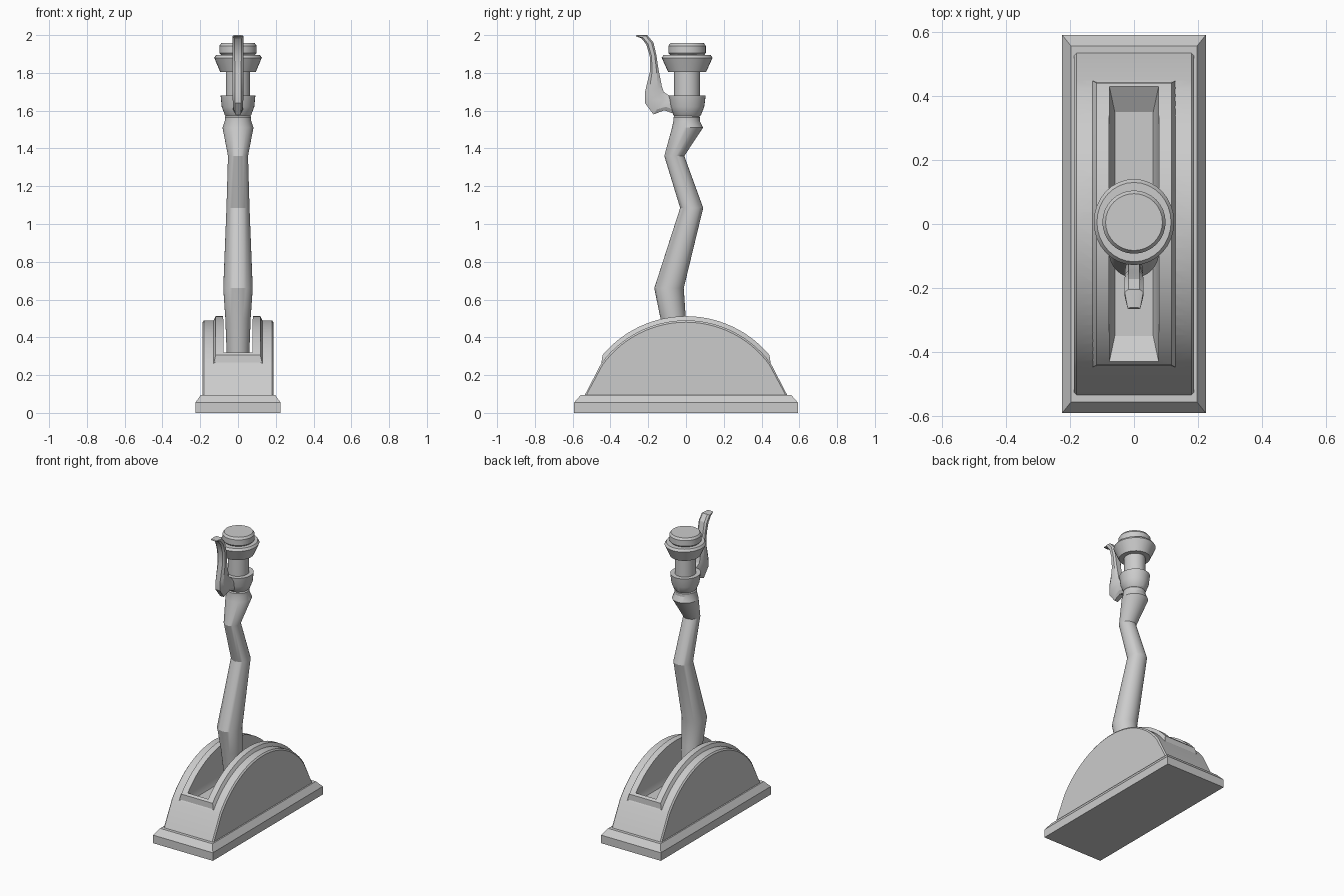
import bpy, bmesh, math

if "Cube" in bpy.data.objects:
    bpy.data.objects.remove(bpy.data.objects["Cube"])


def loft(name, rings, smooth=30):
    """Skin a list of equal-length point rings and cap both ends."""
    bm = bmesh.new()
    vs = [[bm.verts.new(p) for p in r] for r in rings]
    n = len(rings[0])
    for a, b in zip(vs, vs[1:]):
        for i in range(n):
            j = (i + 1) % n
            bm.faces.new((a[i], a[j], b[j], b[i]))
    bm.faces.new(vs[0][::-1])
    bm.faces.new(vs[-1])
    bmesh.ops.recalc_face_normals(bm, faces=bm.faces)
    me = bpy.data.meshes.new(name)
    bm.to_mesh(me)
    bm.free()
    ob = bpy.data.objects.new(name, me)
    bpy.context.collection.objects.link(ob)
    if smooth:
        shade(ob, smooth)
    return ob


def shade(ob, angle):
    bpy.ops.object.select_all(action='DESELECT')
    ob.select_set(True)
    bpy.context.view_layer.objects.active = ob
    bpy.ops.object.shade_smooth_by_angle(angle=math.radians(angle))


def rect(x, y, z):
    return [(-x, -y, z), (x, -y, z), (x, y, z), (-x, y, z)]


def circle(cy, z, r, sy=1.0, n=32):
    return [(r * math.cos(2 * math.pi * i / n),
             cy + sy * r * math.sin(2 * math.pi * i / n), z) for i in range(n)]


def arch(x, r, y_arc, y_base, z_base, n=28):
    """Arched yz outline at one x station; the arc centre sits below ground."""
    pts = [(x, -y_base, z_base)]
    a = math.asin(y_arc / r)
    for i in range(n + 1):
        t = -a + 2 * a * i / n
        pts.append((x, r * math.sin(t), r * math.cos(t) - 0.065))
    return pts + [(x, y_base, z_base)]


def boolean(ob, other, op):
    m = ob.modifiers.new(op, 'BOOLEAN')
    m.operation, m.object, m.solver = op, other, 'EXACT'
    bpy.context.view_layer.objects.active = ob
    bpy.ops.object.modifier_apply(modifier=m.name)
    bpy.data.objects.remove(other)


# Plinth with chamfered top edge
loft("plinth", [rect(.225, .592, 0), rect(.225, .592, .055), rect(.197, .557, .095)], 0)

# Arched housing with narrow edge bevel, raised slot frame and slot
housing = loft("arched_housing", [
    arch(-.188, .545, .443, .530, .09), arch(-.180, .555, .450, .538, .09),
    arch(.180, .555, .450, .538, .09), arch(.188, .545, .443, .530, .09)], 0)
frame = loft("slot_frame", [
    arch(-.132, .550, .450, .452, .15), arch(-.118, .577, .442, .450, .15),
    arch(.118, .577, .442, .450, .15), arch(.132, .550, .450, .452, .15)], 0)
boolean(housing, frame, 'UNION')
slot = loft("slot_cutter", [rect(.060, .35, .27), rect(.077, .43, .317), rect(.079, .43, .65)], 0)
boolean(housing, slot, 'DIFFERENCE')
shade(housing, 20)

# Crooked lever shaft: (centre y, z, radius)
loft("lever_shaft", [circle(*p) for p in [
    (-.040, .26, .058), (-.068, .50, .067), (-.090, .66, .078), (.030, 1.085, .061),
    (-.062, 1.36, .053), (.008, 1.51, .082), (.003, 1.545, .070),
    (.003, 1.565, .070), (.003, 1.572, .064)]], 25)

# Grip: lower cup, neck, flared flange and pommel as one turned profile
loft("grip", [circle(.006, z, r, s) for r, z, s in [
    (.058, 1.565, 1.05), (.070, 1.577, 1.05), (.086, 1.62, 1.05), (.092, 1.68, 1.07),
    (.064, 1.68, 1.07), (.064, 1.805, 1.07), (.094, 1.805, 1.07), (.126, 1.88, 1.07),
    (.116, 1.895, 1.07), (.090, 1.895, 1), (.099, 1.905, 1), (.099, 1.943, 1),
    (.089, 1.957, 1)]], 25)


# Squeeze trigger: outer and inner outline points with half width
def section(oy, oz, iy, iz, w):
    return [(s * w, oy + (iy - oy) * t, oz + (iz - oz) * t) for s, t in
            [(-.6, 0), (.6, 0), (1, .25), (1, .75), (.6, 1), (-.6, 1), (-1, .75), (-1, .25)]]


loft("trigger", [section(*r) for r in [
    (-.266, 1.995, -.262, 2.000, .020), (-.235, 1.982, -.205, 2.000, .029),
    (-.210, 1.950, -.172, 1.960, .030), (-.192, 1.890, -.157, 1.895, .029),
    (-.190, 1.810, -.145, 1.815, .028), (-.217, 1.700, -.127, 1.725, .028),
    (-.217, 1.640, -.118, 1.700, .028), (-.172, 1.580, -.100, 1.687, .024),
    (-.115, 1.602, -.080, 1.675, .026), (-.060, 1.582, -.060, 1.668, .028)]], 25)
